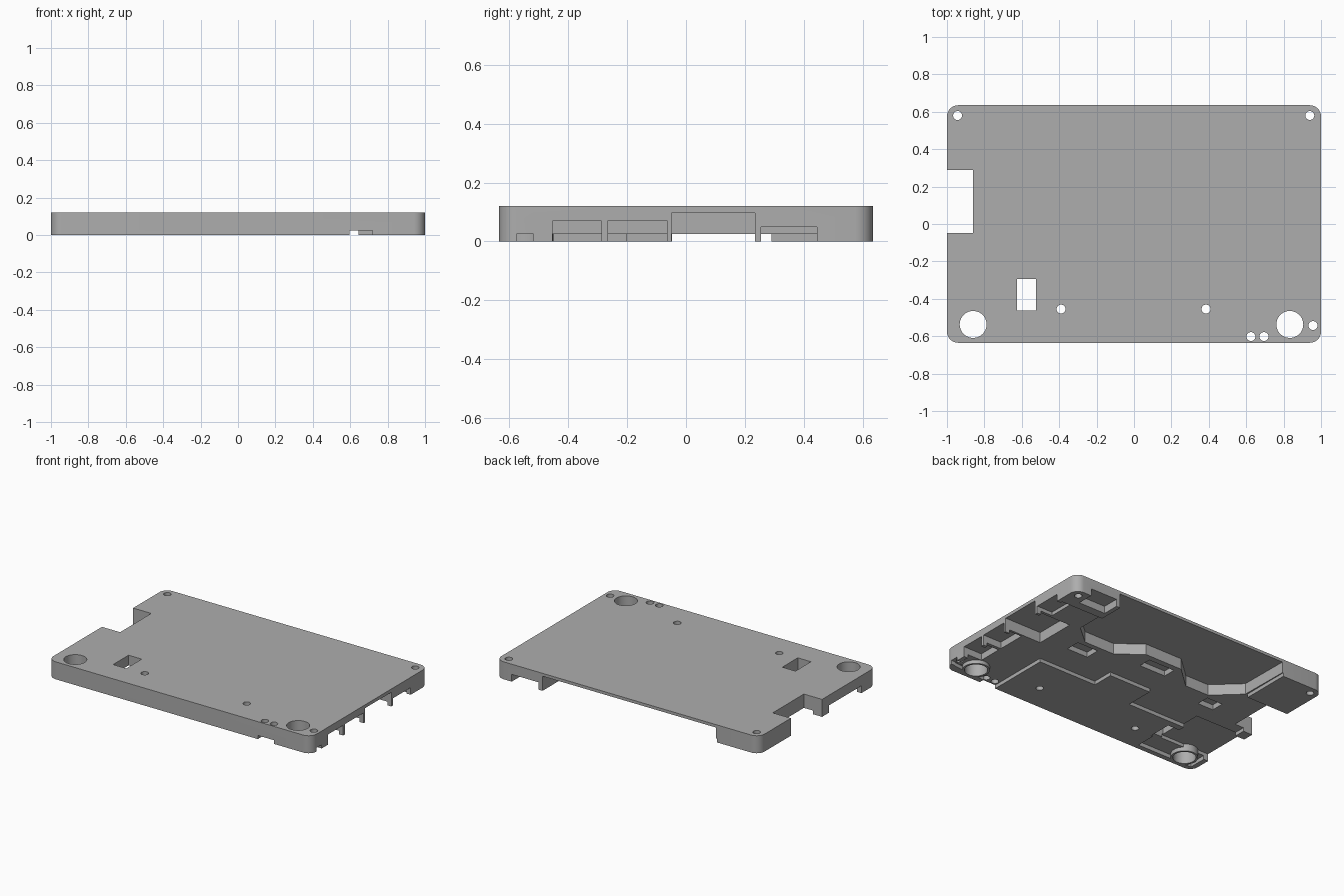
import bpy, bmesh, math

cube = bpy.data.objects.get("Cube")
if cube:
    bpy.data.objects.remove(cube, do_unlink=True)

TOP = 0.12
W, D, R = 1.0, 0.635, 0.06

grey = bpy.data.materials.new("plain_grey")
grey.use_nodes = True
colour = (0.42, 0.42, 0.42, 1)
grey.diffuse_color = colour
grey.node_tree.nodes["Principled BSDF"].inputs["Base Color"].default_value = colour


def prism(name, points, z0, z1):
    """Extrude a flat outline from z0 up to z1."""
    bm = bmesh.new()
    base = bm.faces.new([bm.verts.new((x, y, z0)) for x, y in points])
    ext = bmesh.ops.extrude_face_region(bm, geom=[base])
    verts = [v for v in ext["geom"] if isinstance(v, bmesh.types.BMVert)]
    bmesh.ops.translate(bm, verts=verts, vec=(0, 0, z1 - z0))
    bmesh.ops.recalc_face_normals(bm, faces=bm.faces)
    mesh = bpy.data.meshes.new(name)
    bm.to_mesh(mesh)
    bm.free()
    mesh.materials.append(grey)
    obj = bpy.data.objects.new(name, mesh)
    bpy.context.collection.objects.link(obj)
    return obj


def circle(cx, cy, r, n=32):
    return [(cx + r * math.cos(math.tau * i / n), cy + r * math.sin(math.tau * i / n))
            for i in range(n)]


def rect(x0, x1, y0, y1):
    return [(x0, y0), (x1, y0), (x1, y1), (x0, y1)]


def combine(points, z0, z1, operation="DIFFERENCE"):
    """Cut a prism out of the cover, or add it to the cover."""
    helper = prism("helper", points, z0, z1)
    helper.hide_render = True
    mod = cover.modifiers.new("shape", "BOOLEAN")
    mod.operation = operation
    mod.solver = "EXACT"
    mod.object = helper
    bpy.ops.object.modifier_apply(modifier=mod.name)
    bpy.data.objects.remove(helper, do_unlink=True)


# Rounded plate
outline = []
for k, (sx, sy) in enumerate([(1, 1), (-1, 1), (-1, -1), (1, -1)]):
    for i in range(9):
        a = (k + i / 8) * math.pi / 2
        outline.append((sx * (W - R) + R * math.cos(a), sy * (D - R) + R * math.sin(a)))
cover = prism("cover_plate", outline, 0, TOP)
bpy.context.view_layer.objects.active = cover
cover.select_set(True)

# Shallow recess over the underside, open at the front and back
shallow = [(0.595, -0.7), (0.72, -0.7), (0.72, -0.6), (0.97, -0.58), (0.97, 0.46),
           (0.645, 0.46), (0.645, 0.7), (-0.68, 0.7), (-0.68, 0.29), (-0.93, 0.29),
           (-0.93, -0.13), (-0.62, -0.13), (-0.62, -0.25), (-0.17, -0.25),
           (-0.17, -0.05), (0.15, -0.05), (0.15, -0.2), (0.595, -0.2)]
combine(shallow, -0.1, 0.025)

# Deep recess along the back edge
deep = [(0.645, 0.71), (0.645, 0.25), (0.51, 0.135), (0.28, 0.135), (0.12, 0.26),
        (-0.165, 0.26), (-0.32, 0.12), (-0.5, 0.12), (-0.67, 0.28), (-0.675, 0.71)]
combine(deep, -0.11, 0.1)

# Connector pockets: outline and ceiling height
pockets = [
    (rect(0.72, 1.1, -0.05, 0.235), 0.097),
    (rect(0.86, 1.1, -0.265, -0.065), 0.071),
    (rect(0.86, 1.1, -0.453, -0.287), 0.07),
    (rect(0.9, 1.1, -0.575, -0.52), 0.026),
    (rect(0.88, 1.1, 0.255, 0.445), 0.049),
    (rect(0.675, 0.88, 0.52, 0.72), 0.05),
    (rect(0.38, 0.54, 0.0, 0.1), 0.06),
    (rect(-0.14, 0.06, 0.13, 0.22), 0.06),
    (rect(-0.64, -0.52, 0.0, 0.09), 0.06),
    (rect(-1.1, -0.615, -0.475, -0.125), 0.05),
    (rect(-0.965, -0.54, -0.6, -0.3), 0.027),
]
for points, height in pockets:
    combine(points, -0.12, height)

# Screw bosses
bosses = [(-0.86, -0.537), (0.833, -0.537)]
for x, y in bosses:
    combine(circle(x, y, 0.086, 40), 0, 0.115, "UNION")

# Side notch, window and round holes through the plate
combine(rect(-1.2, -0.862, -0.048, 0.29), -0.2, 0.3)
combine(rect(-0.625, -0.525, -0.463, -0.295), -0.2, 0.3)
for x, y in bosses:
    combine(circle(x, y, 0.072, 40), -0.2, 0.3)
pins = [(-0.943, 0.58), (0.94, 0.58), (-0.39, -0.455), (0.385, -0.455),
        (0.625, -0.602), (0.695, -0.602), (0.957, -0.543)]
for x, y in pins:
    combine(circle(x, y, 0.024, 24), -0.2, 0.3)

bpy.ops.object.shade_smooth_by_angle(angle=math.radians(30))
